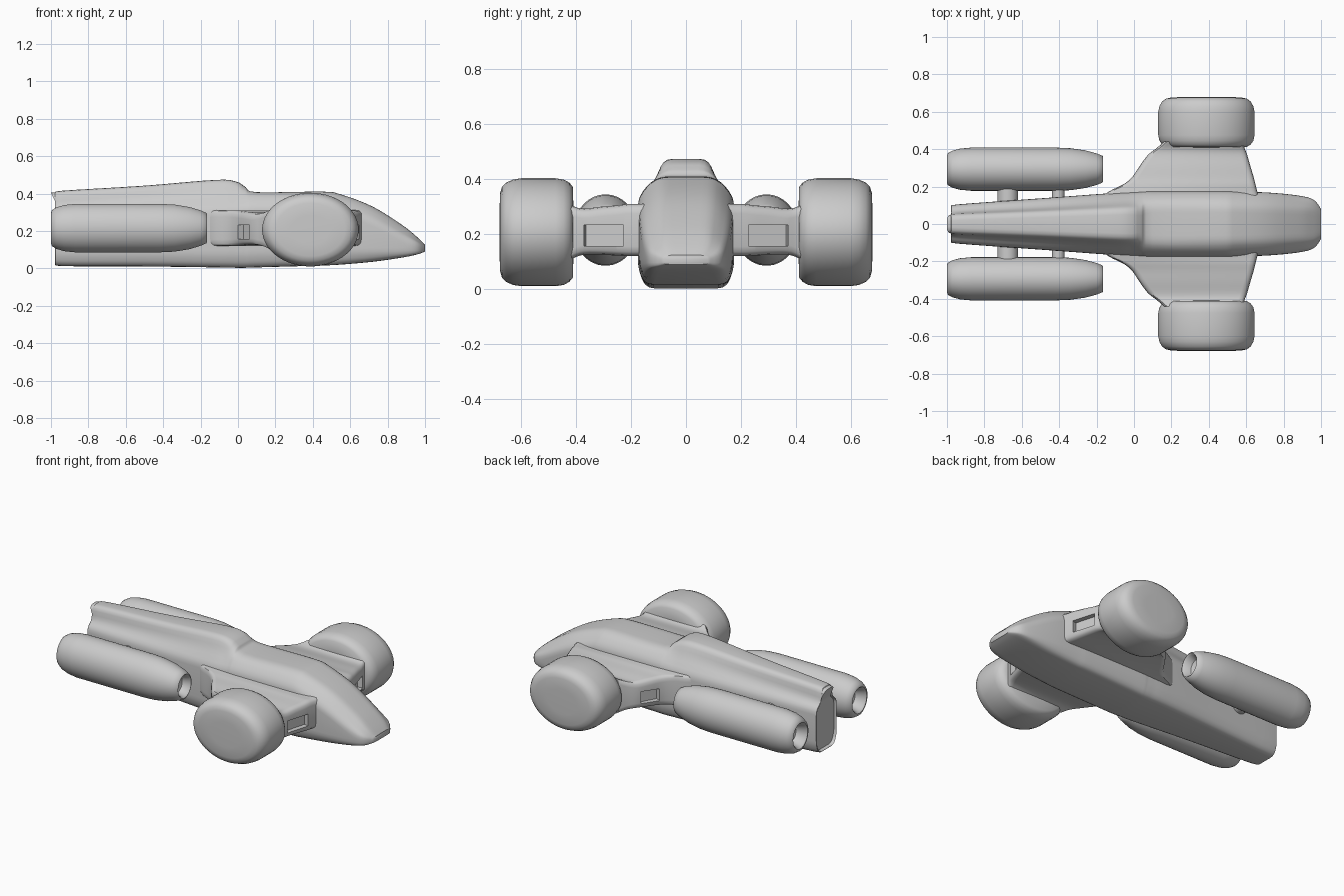
import bpy, bmesh, math
from mathutils import Vector, Matrix

if "Cube" in bpy.data.objects:
    bpy.data.objects.remove(bpy.data.objects["Cube"])


def finish(name, bm, angle=40, mirror=False):
    bmesh.ops.recalc_face_normals(bm, faces=bm.faces)
    me = bpy.data.meshes.new(name)
    bm.to_mesh(me)
    bm.free()
    ob = bpy.data.objects.new(name, me)
    bpy.context.collection.objects.link(ob)
    if mirror:
        m = ob.modifiers.new("Mirror", 'MIRROR')
        m.use_axis = (False, True, False)
        m.use_mirror_merge = False
    bpy.ops.object.select_all(action='DESELECT')
    ob.select_set(True)
    bpy.context.view_layer.objects.active = ob
    if angle:
        bpy.ops.object.shade_smooth_by_angle(angle=math.radians(angle))
    return ob


def rounded(poly, r):
    """Closed 2D polygon with every corner replaced by a short arc."""
    out = []
    n = len(poly)
    for i in range(n):
        p, c, q = (Vector(poly[(i + k) % n]) for k in (-1, 0, 1))
        a = c + (p - c).normalized() * min(r, .42 * (p - c).length)
        b = c + (q - c).normalized() * min(r, .42 * (q - c).length)
        for t in (0, .33, .67, 1):
            out.append(a * (1 - t) ** 2 + c * 2 * t * (1 - t) + b * t * t)
    return out


def smooth_rows(rows, steps=4):
    """Catmull-Rom interpolation between parameter rows."""
    out = []
    last = len(rows) - 1
    for i in range(last):
        p = [rows[min(max(i + k, 0), last)] for k in (-1, 0, 1, 2)]
        for s in range(steps):
            t = s / steps
            out.append([.5 * (2 * b + (c - a) * t + (2 * a - 5 * b + 4 * c - d) * t * t
                              + (3 * b - a - 3 * c + d) * t ** 3) for a, b, c, d in zip(*p)])
    return out + [list(rows[-1])]


def loft(rings):
    bm = bmesh.new()
    vs = [[bm.verts.new(p) for p in ring] for ring in rings]
    n = len(vs[0])
    for a, b in zip(vs, vs[1:]):
        for i in range(n):
            j = (i + 1) % n
            bm.faces.new((a[i], a[j], b[j], b[i]))
    for ring in (vs[0], vs[-1]):
        for i in range(n // 2 - 1):
            bm.faces.new((ring[i], ring[i + 1], ring[n - 2 - i], ring[n - 1 - i]))
    return bm


def lathe(profile, axis, center, radii, seg=40):
    """Elliptical turned shape; profile = (position on axis, radius fraction)."""
    rings = []
    for d, f in profile:
        ring = []
        for k in range(seg):
            a = 2 * math.pi * (k + .5) / seg
            u, v = radii[0] * f * math.cos(a), radii[1] * f * math.sin(a)
            off = (d, center[0] + u, center[1] + v) if axis == 'X' else (center[0] + u, d, center[1] + v)
            ring.append(off)
        rings.append(ring)
    return loft(rings)


# Fuselage: x, bottom width, side width, bottom z, shoulder z, deck width, deck z, top width, top z
body = [
    (-.96, .07, .095, .025, .29, .055, .32, .045, .405),
    (-.94, .08, .105, .012, .295, .062, .33, .05, .415),
    (-.5, .11, .137, .01, .305, .085, .36, .065, .442),
    (-.12, .138, .165, .005, .315, .11, .395, .078, .473),
    (-.01, .142, .17, .003, .32, .115, .395, .08, .464),
    (.04, .145, .172, .003, .325, .12, .395, .075, .435),
    (.1, .147, .174, .005, .33, .13, .388, .09, .407),
    (.45, .15, .175, .015, .33, .135, .385, .09, .41),
    (.55, .147, .173, .02, .32, .13, .37, .09, .395),
    (.72, .14, .168, .035, .255, .125, .305, .085, .33),
    (.88, .13, .152, .058, .17, .115, .205, .08, .23),
    (.96, .115, .13, .075, .135, .10, .15, .075, .165),
    (1.0, .07, .08, .09, .11, .07, .12, .05, .125)]
rings = []
for k, (x, wb, ws, zb, zs, wd, zd, wt, zt) in enumerate(smooth_rows(body)):
    half = [(wb, zb), (ws, zb + .2 * (zs - zb)), (ws, zs), (wd, zd), (wt, zt)]
    poly = half + [(-y, z) for y, z in reversed(half)]
    # the rear face leans back at the top
    lean = .04 if k == 0 else 0
    rings.append([(x - lean * max(0, (p.y - .32) / .085), p.x, p.y) for p in rounded(poly, .03)])
finish("fuselage", loft(rings))

# Side wings: y, rear x, front x, bottom z, top z
wing = [
    (.10, -.22, .68, .12, .315),
    (.17, -.14, .66, .12, .31),
    (.21, -.06, .65, .12, .31),
    (.25, -.01, .64, .122, .305),
    (.31, .03, .622, .125, .30),
    (.37, .075, .605, .125, .293),
    (.405, .12, .592, .115, .30),
    (.44, .16, .585, .095, .32)]
rings = [[(p.x, y, p.y) for p in rounded([(x0, z0), (x1, z0), (x1, z1), (x0, z1)], .035)]
         for y, x0, x1, z0, z1 in smooth_rows(wing, 3)]
wings = finish("side_wings", loft(rings), 0)

# Slots cut into the front and rear edges of the wings
bm = bmesh.new()
for loc, rot, size in (((.625, .30, .195), .27, (.06, .15, .075)),
                       ((.03, .31, .195), -.5, (.06, .11, .075))):
    bmesh.ops.create_cube(bm, size=1, matrix=Matrix.Translation(loc) @ Matrix.Rotation(rot, 4, 'Z')
                          @ Matrix.Diagonal((*size, 1)))
cutter = finish("slot_cutter", bm, 0)
cutter.hide_render = True
cut = wings.modifiers.new("Slots", 'BOOLEAN')
cut.object = cutter
cut.operation = 'DIFFERENCE'
cut.solver = 'EXACT'
bpy.context.view_layer.objects.active = wings
bpy.ops.object.modifier_apply(modifier="Slots")
bpy.data.objects.remove(cutter)
bpy.ops.object.select_all(action='DESELECT')
wings.select_set(True)
bpy.ops.object.shade_smooth_by_angle(angle=math.radians(40))
m = wings.modifiers.new("Mirror", 'MIRROR')
m.use_axis = (False, True, False)
m.use_mirror_merge = False

# Rounded oval wheels
tyre = [(.41, .5), (.412, .84), (.425, .92), (.445, .975), (.475, 1), (.60, 1), (.63, .975),
        (.655, .92), (.67, .84), (.677, .72), (.679, .4)]
finish("wheels", lathe(tyre, 'Y', (.387, .207), (.258, .197), 48), 50, True)

# Engine pods with a recess at each end
pod = [(-.93, .3), (-.935, .42), (-.99, .55), (-1, .62), (-.995, .74), (-.97, .86), (-.93, .95),
       (-.87, 1), (-.42, 1), (-.34, .97), (-.26, .87), (-.20, .73), (-.168, .62), (-.165, .56),
       (-.172, .5), (-.215, .4), (-.22, .3)]
finish("engine_pods", lathe(pod, 'X', (.293, .215), (.116, .130)), 50, True)

# Struts joining pods to fuselage
for name, x, r in (("rear_struts", -.675, .055), ("front_struts", -.405, .033)):
    finish(name, lathe([(.05, 1), (.25, 1)], 'Y', (x, .215), (r, r), 24), 40, True)
